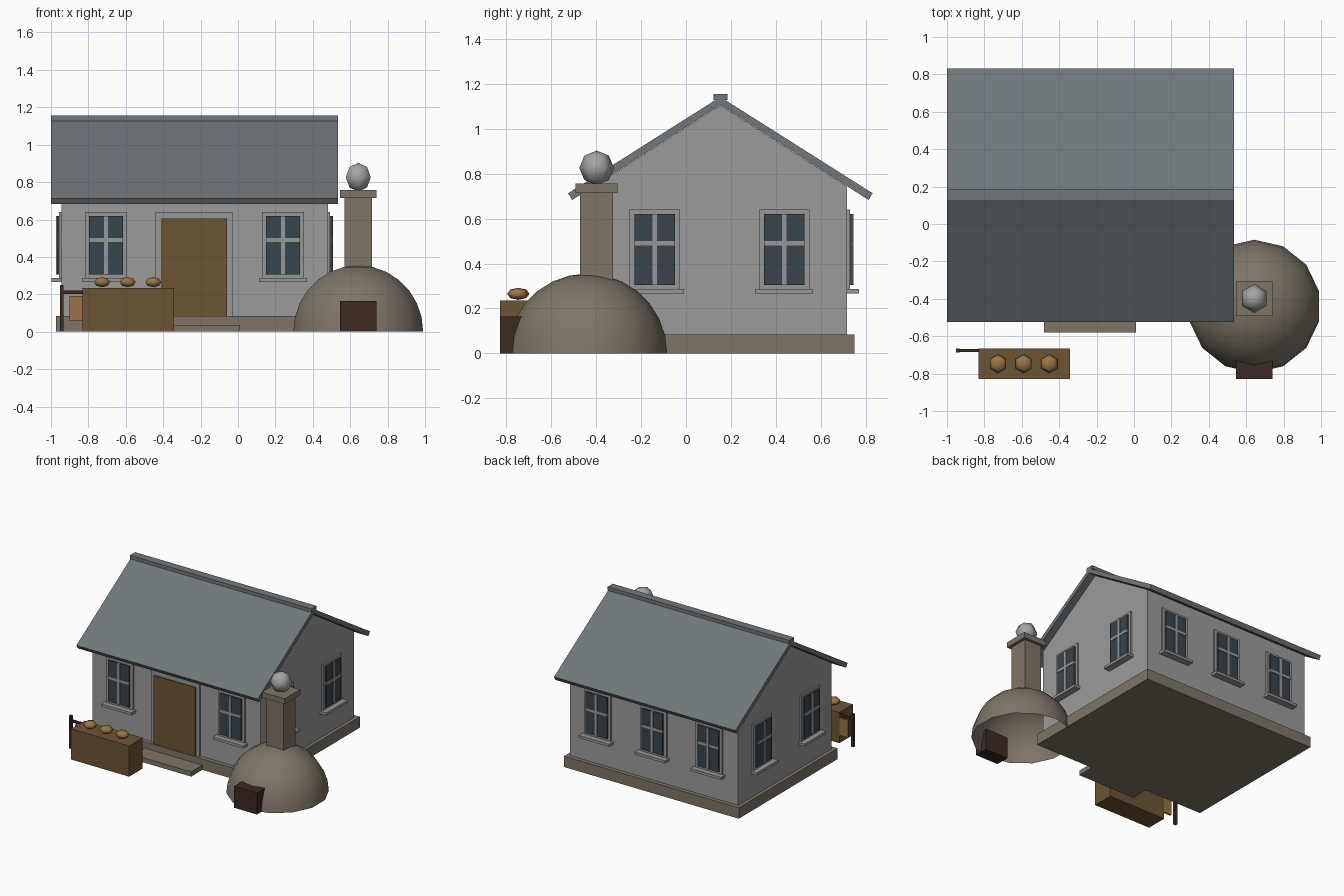
import bpy, bmesh, math
from mathutils import Matrix, Vector

old = bpy.data.objects.get("Cube")
if old:
    bpy.data.objects.remove(old, do_unlink=True)


def material(name, r, g, b):
    m = bpy.data.materials.new(name)
    m.use_nodes = True
    m.diffuse_color = (r, g, b, 1)
    m.node_tree.nodes["Principled BSDF"].inputs["Base Color"].default_value = (r, g, b, 1)
    return m


PLASTER = material("grey_plaster", 0.33, 0.33, 0.33)
TRIM = material("grey_trim", 0.31, 0.31, 0.31)
SLATE = material("blue_grey_slate", 0.16, 0.185, 0.2)
STONE = material("tan_stone", 0.21, 0.178, 0.135)
WOOD = material("brown_wood", 0.155, 0.09, 0.033)
DARK = material("dark_wood", 0.045, 0.024, 0.016)
GLASS = material("dark_glass", 0.04, 0.06, 0.075)
BREAD = material("bread_crust", 0.34, 0.175, 0.06)
PLANK = material("light_wood", 0.32, 0.17, 0.065)
METAL = material("pale_metal", 0.37, 0.37, 0.38)


def finish(name, bm, *mats):
    bmesh.ops.recalc_face_normals(bm, faces=bm.faces)
    mesh = bpy.data.meshes.new(name)
    bm.to_mesh(mesh)
    bm.free()
    for m in mats:
        mesh.materials.append(m)
    ob = bpy.data.objects.new(name, mesh)
    bpy.context.collection.objects.link(ob)
    return ob


def add_block(bm, x, y, z, index=0):
    """Add a block from (low, high) ranges."""
    lo, hi = Vector((x[0], y[0], z[0])), Vector((x[1], y[1], z[1]))
    mat = Matrix.Translation((lo + hi) / 2) @ Matrix.Diagonal((*(hi - lo), 1))
    for v in bmesh.ops.create_cube(bm, size=1, matrix=mat)["verts"]:
        for f in v.link_faces:
            f.material_index = index


def block(name, x, y, z, mat):
    bm = bmesh.new()
    add_block(bm, x, y, z)
    return finish(name, bm, mat)


def prism(name, profile, x0, x1, mat):
    """Extrude a y-z profile along x."""
    bm = bmesh.new()
    face = bm.faces.new([bm.verts.new((x0, y, z)) for y, z in profile])
    grown = bmesh.ops.extrude_face_region(bm, geom=[face])["geom"]
    bmesh.ops.translate(bm, vec=(x1 - x0, 0, 0),
                        verts=[g for g in grown if isinstance(g, bmesh.types.BMVert)])
    return finish(name, bm, mat)


def ball(name, centre, radius, height, segments, rings, mat, half=False):
    bm = bmesh.new()
    bmesh.ops.create_uvsphere(bm, u_segments=segments, v_segments=rings, radius=1)
    if half:
        low = [v for v in bm.verts if v.co.z < -0.01]
        bmesh.ops.delete(bm, geom=low, context="VERTS")
    bmesh.ops.scale(bm, vec=(radius, radius, height), verts=bm.verts)
    ob = finish(name, bm, mat)
    ob.location = centre
    ob.data.shade_smooth()
    return ob


# House shell
LEFT, RIGHT, FRONT, BACK = -0.945, 0.48, -0.412, 0.718
MID_X, MID_Y = (LEFT + RIGHT) / 2, (FRONT + BACK) / 2
block("foundation", (-0.972, 0.507), (-0.445, 0.75), (0, 0.083), STONE)
prism("walls", [(FRONT, 0.08), (BACK, 0.08), (BACK, 0.742), (MID_Y, 1.104), (FRONT, 0.742)],
      LEFT, RIGHT, PLASTER)

# Roof as one chevron with a ridge cap
span = 0.678
prism("roof", [(MID_Y - span, 0.713), (MID_Y, 1.142), (MID_Y + span, 0.713),
               (MID_Y + span - 0.018, 0.683), (MID_Y, 1.106), (MID_Y - span + 0.018, 0.683)],
      -1, 0.535, SLATE)
block("ridge_cap", (-1, 0.535), (MID_Y - 0.031, MID_Y + 0.031), (1.128, 1.155), SLATE)

# Door and step
block("door_frame", (-0.44, -0.03), (FRONT - 0.012, FRONT + 0.01), (0.08, 0.64), TRIM)
block("door", (-0.41, -0.06), (FRONT - 0.022, FRONT + 0.01), (0.08, 0.605), WOOD)
block("door_step", (-0.48, 0.01), (-0.58, -0.44), (0, 0.036), STONE)

# Window, modelled facing -y with its back on the wall
bm = bmesh.new()
add_block(bm, (-0.112, 0.112), (-0.012, 0.005), (0.284, 0.641))
add_block(bm, (-0.09, 0.09), (-0.024, 0), (0.305, 0.62), 1)
add_block(bm, (-0.01, 0.01), (-0.029, 0), (0.305, 0.62))
add_block(bm, (-0.09, 0.09), (-0.028, 0), (0.48, 0.5))
add_block(bm, (-0.129, 0.129), (-0.052, 0.005), (0.267, 0.287))
window = finish("front_window_1", bm, TRIM, GLASS)


def place_window(name, x, y, turn):
    ob = window.copy()
    ob.name = name
    ob.location = (x, y, 0)
    ob.rotation_euler.z = math.radians(turn)
    bpy.context.collection.objects.link(ob)


gap = 0.473
window.location = (MID_X - gap, FRONT, 0)
place_window("front_window_2", MID_X + gap, FRONT, 0)
for i in (-1, 0, 1):
    place_window(f"back_window_{i + 2}", MID_X + i * gap, BACK, 180)
for i, y in enumerate((-0.139, 0.437), 1):
    place_window(f"left_window_{i}", RIGHT, y, 90)
    place_window(f"right_window_{i}", LEFT, y, -90)

# Domed oven, hollow and open below, with chimney
OX = 0.643
ball("oven_dome", (OX, -0.44, 0), 0.356, 0.355, 14, 14, STONE, half=True)
block("oven_mouth", (OX - 0.097, OX + 0.097), (-0.828, -0.72), (0, 0.165), DARK)
block("chimney", (OX - 0.073, OX + 0.073), (-0.471, -0.325), (0.31, 0.72), STONE)
block("chimney_cap", (OX - 0.097, OX + 0.097), (-0.492, -0.304), (0.715, 0.757), STONE)
ball("chimney_finial", (OX, -0.398, 0.826), 0.077, 0.077, 6, 4, METAL)

# Bread stall with loaves
block("stall", (-0.832, -0.342), (-0.828, -0.665), (0, 0.235), WOOD)
for i in range(3):
    ball(f"loaf_{i + 1}", (-0.727 + 0.137 * i, -0.747, 0.265), 0.05, 0.027, 6, 4, BREAD)

# Hanging sign beside the stall
SY = -0.676
block("sign_post", (-0.952, -0.932), (SY - 0.01, SY + 0.01), (0, 0.25), DARK)
block("sign_arm", (-0.94, -0.8), (SY - 0.008, SY + 0.008), (0.203, 0.22), DARK)
block("sign_board", (-0.902, -0.8), (SY - 0.007, SY + 0.007), (0.058, 0.192), PLANK)
